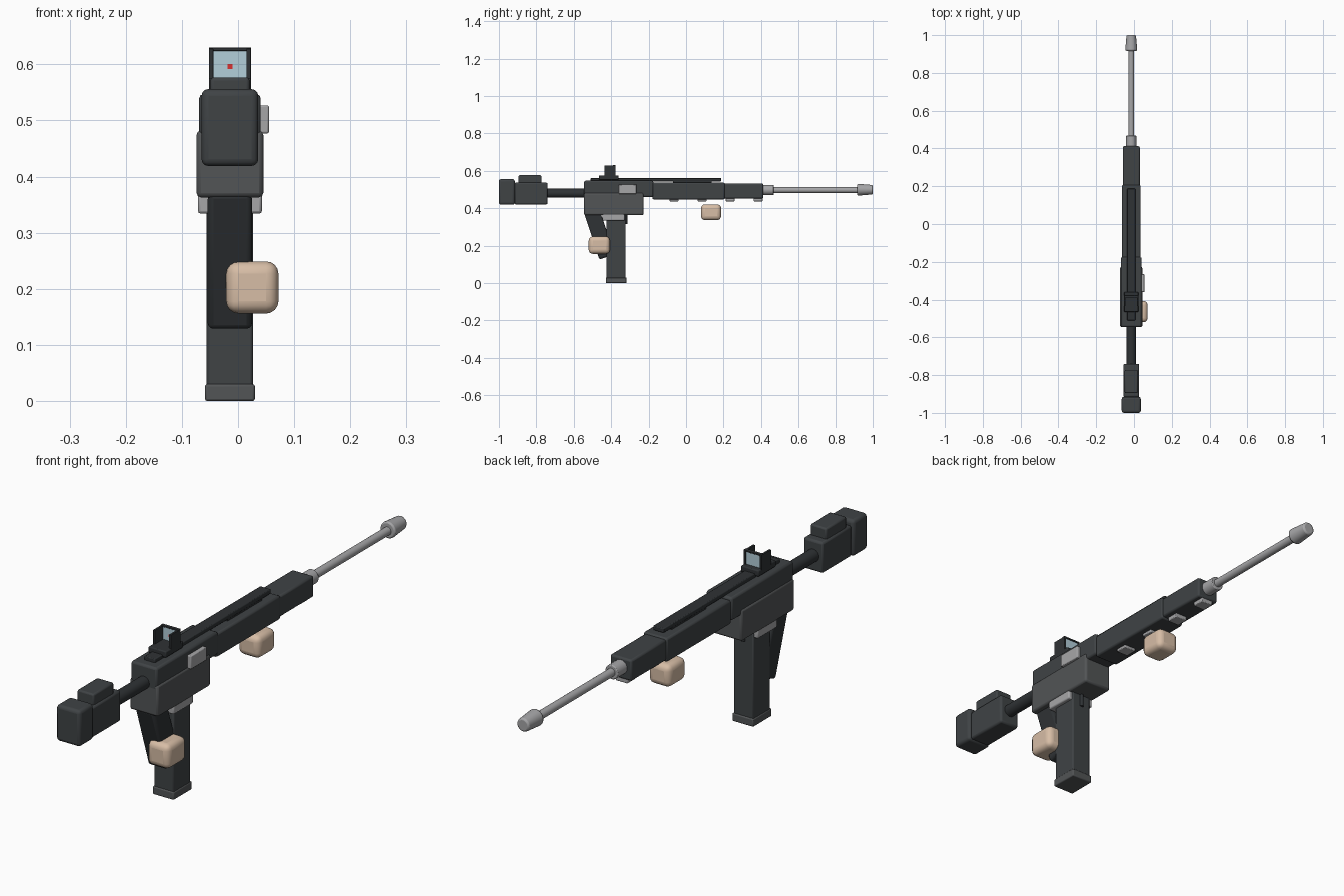
import bpy, math
from mathutils import Vector

if "Cube" in bpy.data.objects:
    bpy.data.objects.remove(bpy.data.objects["Cube"])

CX = -0.0145  # centre line of the body

def material(name, *rgb):
    m = bpy.data.materials.new(name)
    m.diffuse_color = (*rgb, 1)
    m.use_nodes = True
    m.node_tree.nodes["Principled BSDF"].inputs["Base Color"].default_value = m.diffuse_color
    return m

DARK = material("dark", 0.05, 0.056, 0.06)
BLACK = material("black", 0.028, 0.032, 0.035)
MID = material("mid_grey", 0.085, 0.09, 0.093)
STEEL = material("steel", 0.38, 0.38, 0.39)
TAN = material("tan", 0.68, 0.51, 0.38)
GLASS = material("glass", 0.45, 0.62, 0.7)
RED = material("red", 0.7, 0.03, 0.03)

def finish(ob, name, mat, bevel=0, segs=2):
    ob.name = name
    ob.data.materials.append(mat)
    bpy.context.view_layer.objects.active = ob
    if bevel:
        b = ob.modifiers.new("bevel", 'BEVEL')
        b.width, b.segments, b.limit_method = bevel, segs, 'ANGLE'
    bpy.ops.object.shade_smooth_by_angle(angle=math.radians(40))
    return ob

def box(name, mat, x, y, z, bevel=0.005, segs=2):
    lo, hi = Vector((x[0], y[0], z[0])), Vector((x[1], y[1], z[1]))
    bpy.ops.mesh.primitive_cube_add(size=1, location=(lo + hi) / 2)
    ob = bpy.context.object
    ob.scale = hi - lo
    bpy.ops.object.transform_apply(location=False, rotation=False, scale=True)
    return finish(ob, name, mat, bevel, segs)

def cbox(name, mat, w, y, z, bevel=0.005, segs=2):
    return box(name, mat, (CX - w / 2, CX + w / 2), y, z, bevel, segs)

def rod(name, mat, y, z, r1, r2=None, bevel=0, verts=24):
    # round part running along y, r1 at the low end and r2 at the high end
    bpy.ops.mesh.primitive_cone_add(vertices=verts, radius1=r1, radius2=r2 or r1, depth=y[1] - y[0],
                                    location=(CX, sum(y) / 2, z), rotation=(-math.pi / 2, 0, 0))
    return finish(bpy.context.object, name, mat, bevel)

# stock
cbox("butt_pad", DARK, 0.101, (-1, -0.915), (0.419, 0.556), 0.012, 3)
cbox("stock_body", DARK, 0.084, (-0.917, -0.74), (0.42, 0.537), 0.008)
cbox("cheek_rest", DARK, 0.07, (-0.895, -0.773), (0.53, 0.577), 0.006)
rod("stock_tube", BLACK, (-0.76, -0.53), 0.48, 0.024)

# receiver
cbox("upper_receiver", DARK, 0.11, (-0.545, -0.175), (0.46, 0.547), 0.008)
cbox("lower_receiver", MID, 0.119, (-0.545, -0.227), (0.363, 0.482), 0.008)
box("charging_bolt", STEEL, (0.03, 0.055), (-0.36, -0.265), (0.477, 0.527), 0.003)

# handguard, rail and underside pads
cbox("handguard", DARK, 0.1, (-0.18, 0.206), (0.447, 0.537), 0.007)
cbox("front_handguard", DARK, 0.09, (0.2, 0.412), (0.452, 0.532), 0.007)
cbox("top_rail", BLACK, 0.045, (-0.51, 0.187), (0.544, 0.561), 0.003)
cbox("rail_support", BLACK, 0.04, (-0.07, 0.135), (0.532, 0.546), 0)
for i in range(4):
    y = -0.063 + i * 0.149
    cbox(f"underside_pad_{i + 1}", STEEL, 0.05, (y - 0.024, y + 0.024), (0.437, 0.46), 0.003)

# barrel
rod("barrel_collar", STEEL, (0.405, 0.468), 0.497, 0.027, bevel=0.003)
rod("barrel", STEEL, (0.46, 0.93), 0.497, 0.0155)
rod("muzzle", STEEL, (0.917, 1.0), 0.499, 0.032, 0.025, bevel=0.006)

# slanted grip from a side profile
profile = [(-0.543, 0.37), (-0.463, 0.126), (-0.38, 0.154), (-0.455, 0.37)]
n = len(profile)
verts = [(CX + s * 0.0395, y, z) for s in (-1, 1) for y, z in profile]
faces = [tuple(reversed(range(n))), tuple(range(n, 2 * n))]
faces += [(i, (i + 1) % n, (i + 1) % n + n, i + n) for i in range(n)]
mesh = bpy.data.meshes.new("grip")
mesh.from_pydata(verts, [], faces)
grip = bpy.data.objects.new("grip", mesh)
bpy.context.collection.objects.link(grip)
bpy.ops.object.select_all(action='DESELECT')
grip.select_set(True)
bpy.context.view_layer.objects.active = grip
bpy.ops.object.mode_set(mode='EDIT')
bpy.ops.mesh.select_all(action='SELECT')
bpy.ops.mesh.normals_make_consistent(inside=False)
bpy.ops.object.mode_set(mode='OBJECT')
finish(grip, "grip", BLACK, 0.01, 3)

# magazine and its collar, small trigger post
cbox("magazine", DARK, 0.083, (-0.425, -0.323), (0.02, 0.37), 0.005)
cbox("magazine_base", MID, 0.089, (-0.429, -0.318), (0, 0.03), 0.004)
cbox("magazine_collar", STEEL, 0.114, (-0.446, -0.328), (0.334, 0.37), 0.005)
bpy.ops.mesh.primitive_cylinder_add(vertices=16, radius=0.008, depth=0.06, location=(CX, -0.322, 0.345))
finish(bpy.context.object, "trigger_post", BLACK)

# optic sight
cbox("sight_base", BLACK, 0.075, (-0.465, -0.36), (0.552, 0.576), 0.004)
for side, s in (("left", -1), ("right", 1)):
    x = CX + s * 0.0335
    box(f"sight_wall_{side}", BLACK, (x - 0.004, x + 0.004), (-0.435, -0.377), (0.57, 0.628), 0.001)
cbox("sight_top", BLACK, 0.075, (-0.39, -0.377), (0.624, 0.63), 0.001)
cbox("sight_lens", GLASS, 0.06, (-0.387, -0.381), (0.574, 0.625), 0)
cbox("aiming_dot", RED, 0.009, (-0.389, -0.385), (0.592, 0.601), 0)

# rounded hand blocks
box("rear_hand", TAN, (-0.021, 0.072), (-0.52, -0.407), (0.156, 0.249), 0.022, 4)
cbox("front_hand", TAN, 0.092, (0.08, 0.187), (0.336, 0.421), 0.022, 4)
